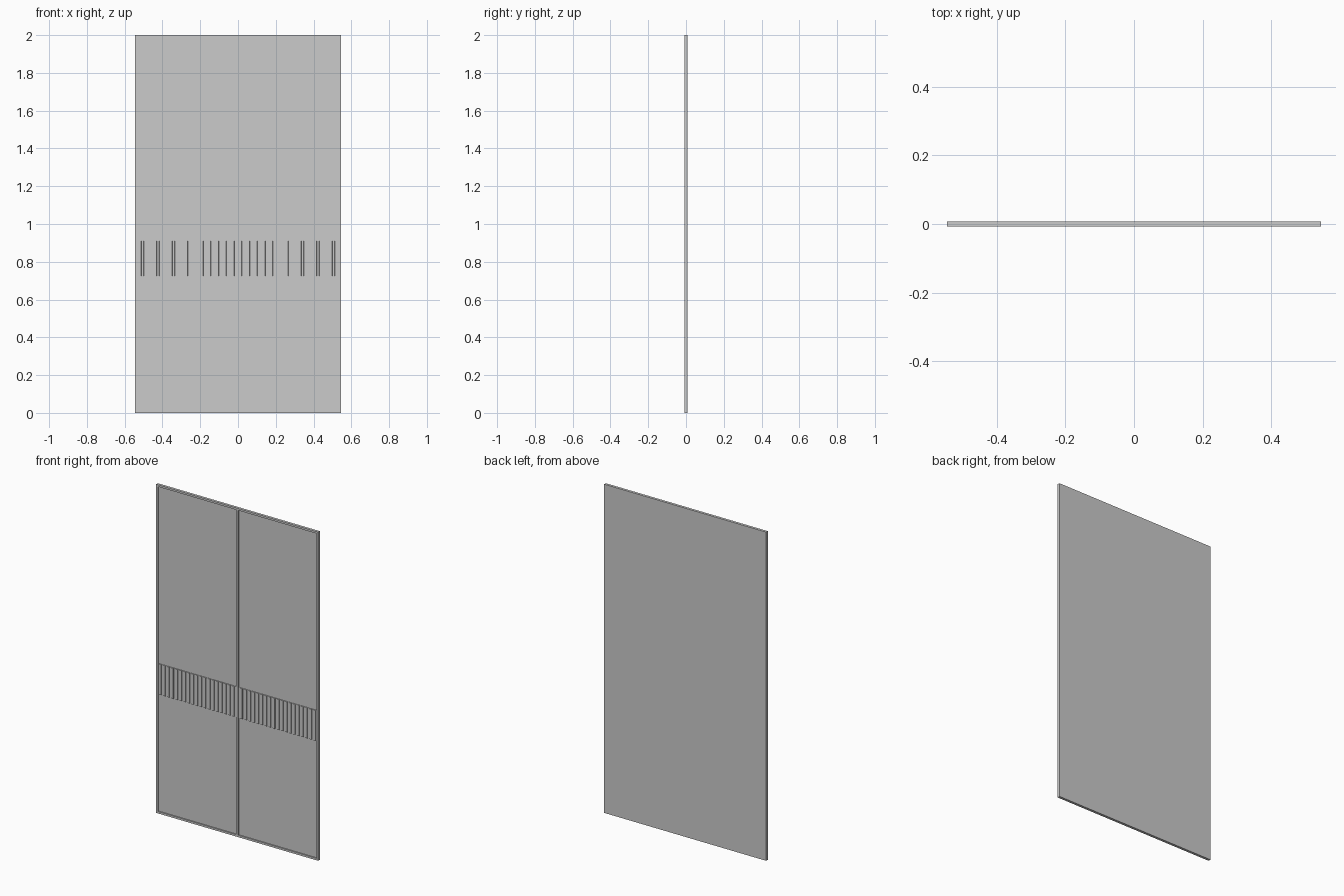
import bpy

if "Cube" in bpy.data.objects:
    bpy.data.objects.remove(bpy.data.objects["Cube"])

W, H = 0.545, 2.0              # half width, height
BACK, FRONT = 0.008, -0.008    # outer depth limits
PANEL = -0.001                 # front of the recessed sheet
RIM = 0.012                    # frame width
Z0, Z1 = 0.725, 0.91           # ribbed band


def box(name, x0, x1, y0, y1, z0, z1):
    v = [(x, y, z) for x in (x0, x1) for y in (y0, y1) for z in (z0, z1)]
    f = [(0, 1, 3, 2), (4, 6, 7, 5), (0, 4, 5, 1),
         (2, 3, 7, 6), (0, 2, 6, 4), (1, 5, 7, 3)]
    me = bpy.data.meshes.new(name)
    me.from_pydata(v, [], f)
    ob = bpy.data.objects.new(name, me)
    bpy.context.collection.objects.link(ob)
    return ob


# recessed back sheet
box("door_sheet", -W + RIM, W - RIM, PANEL, BACK, RIM, H - RIM)

# outer frame
for side, s in (("left", -1), ("right", 1)):
    a, b = sorted((s * W, s * (W - RIM)))
    box(side + "_stile", a, b, FRONT, BACK, 0, H)
box("bottom_rail", -W + RIM, W - RIM, FRONT, BACK, 0, RIM)
box("top_rail", -W + RIM, W - RIM, FRONT, BACK, H - RIM, H)

# centre stile, interrupted by the band
box("lower_centre_stile", -0.007, 0.007, FRONT, PANEL, RIM, Z0)
box("upper_centre_stile", -0.007, 0.007, FRONT, PANEL, Z1, H - RIM)

# ribbed band: one fluted profile extruded over the band height
count = 39
x0 = -W + RIM
pitch = 2 * (W - RIM) / count
low, high = -0.004, FRONT
profile = [(x0, PANEL)]
for i in range(count):
    x = x0 + i * pitch
    profile += [(x, low), (x + pitch * 0.22, low), (x + pitch * 0.25, high),
                (x + pitch * 0.75, high), (x + pitch * 0.78, low)]
profile += [(W - RIM, low), (W - RIM, PANEL)]
n = len(profile)
verts = [(x, y, z) for z in (Z0, Z1) for x, y in profile]
faces = [(i, (i + 1) % n, (i + 1) % n + n, i + n) for i in range(n)]
faces += [tuple(reversed(range(n))), tuple(range(n, 2 * n))]
mesh = bpy.data.meshes.new("ribbed_band")
mesh.from_pydata(verts, [], faces)
band = bpy.data.objects.new("ribbed_band", mesh)
bpy.context.collection.objects.link(band)
